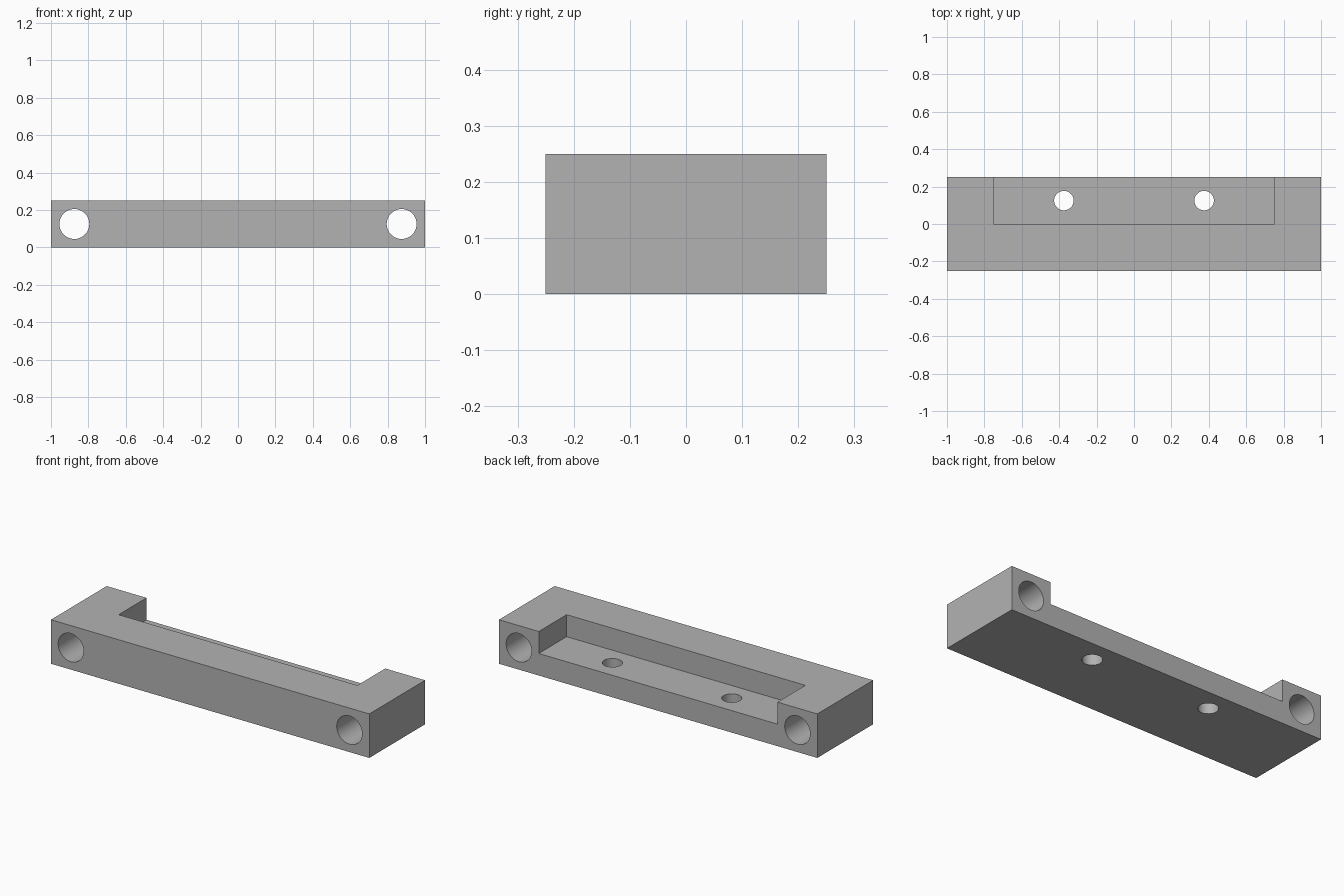
import bpy
from math import pi

cube = bpy.data.objects.get("Cube")
if cube:
    bpy.data.objects.remove(cube, do_unlink=True)

grey = bpy.data.materials.new("plain grey")
grey.use_nodes = True
colour = (0.45, 0.45, 0.45, 1)
grey.diffuse_color = colour
grey.node_tree.nodes["Principled BSDF"].inputs["Base Color"].default_value = colour


def box(name, low, high):
    centre = [(a + b) / 2 for a, b in zip(low, high)]
    bpy.ops.mesh.primitive_cube_add(size=1, location=centre)
    ob = bpy.context.object
    ob.name = name
    ob.scale = [b - a for a, b in zip(low, high)]
    bpy.ops.object.transform_apply(location=True, rotation=True, scale=True)
    ob.data.materials.append(grey)
    return ob


def drill(name, radius, location, rotation=(0, 0, 0)):
    bpy.ops.mesh.primitive_cylinder_add(vertices=64, radius=radius, depth=1,
                                        location=location, rotation=rotation)
    ob = bpy.context.object
    ob.name = name
    ob.data.materials.append(grey)
    return ob


# Main block
block = box("mounting_block", (-1, -0.25, 0), (1, 0.25, 0.25))

# Pocket open to the top and back, then mirrored pairs of holes
cutters = [box("pocket_cutter", (-0.75, 0, 0.125), (0.75, 0.4, 0.4))]
for side in (-1, 1):
    cutters.append(drill("end_hole_cutter", 0.08, (side * 0.875, 0, 0.125), (pi / 2, 0, 0)))
    cutters.append(drill("floor_hole_cutter", 0.052, (side * 0.375, 0.125, 0)))

# Cut the block and discard the cutters
bpy.ops.object.select_all(action="DESELECT")
block.select_set(True)
bpy.context.view_layer.objects.active = block
for cutter in cutters:
    cutter.hide_render = True
    mod = block.modifiers.new(cutter.name, "BOOLEAN")
    mod.operation = "DIFFERENCE"
    mod.solver = "EXACT"
    mod.object = cutter
    bpy.ops.object.modifier_apply(modifier=mod.name)
    bpy.data.objects.remove(cutter, do_unlink=True)

# Smooth hole walls, crisp edges
bpy.ops.object.shade_smooth_by_angle(angle=pi / 6)
